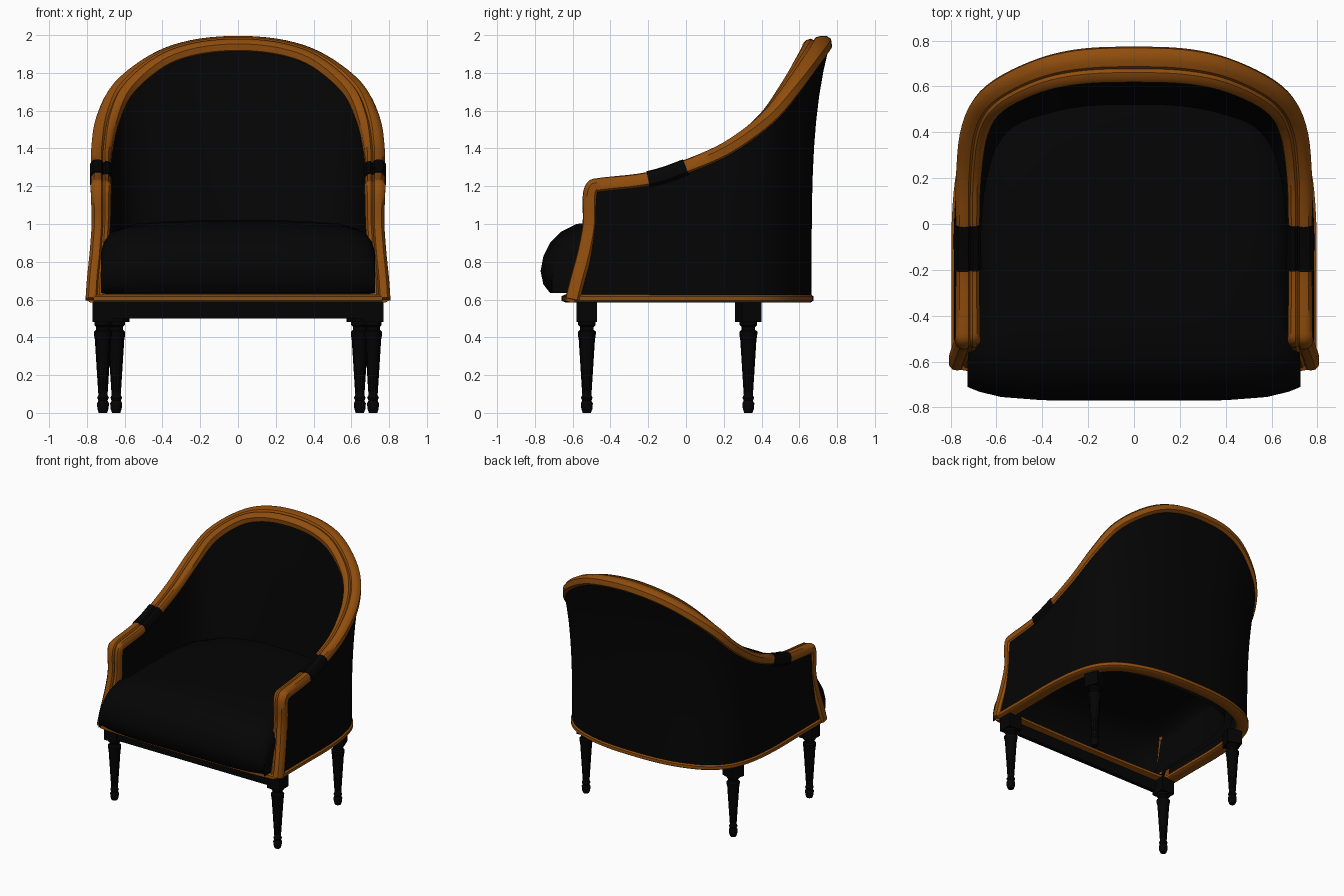
import bpy, bmesh, math
from mathutils import Vector, Matrix

if "Cube" in bpy.data.objects:
    bpy.data.objects.remove(bpy.data.objects["Cube"])


def material(name, rgb):
    m = bpy.data.materials.new(name)
    m.diffuse_color = (*rgb, 1)
    m.use_nodes = True
    m.node_tree.nodes["Principled BSDF"].inputs["Base Color"].default_value = m.diffuse_color
    return m


WOOD = material("amber wood", (0.28, 0.075, 0.004))
CLOTH = material("black cloth", (0.0014, 0.0014, 0.0014))
EBONY = material("ebony", (0.0011, 0.0011, 0.0011))


def finish(name, bm, mat, angle=40):
    bmesh.ops.recalc_face_normals(bm, faces=bm.faces)
    me = bpy.data.meshes.new(name)
    bm.to_mesh(me)
    bm.free()
    ob = bpy.data.objects.new(name, me)
    bpy.context.collection.objects.link(ob)
    me.materials.append(mat)
    bpy.ops.object.select_all(action='DESELECT')
    ob.select_set(True)
    bpy.context.view_layer.objects.active = ob
    bpy.ops.object.shade_smooth_by_angle(angle=math.radians(angle))
    return ob


def loft(name, rings, mat, closed=True, caps=True, angle=40):
    """Skin a list of equally long point rows."""
    bm = bmesh.new()
    vs = [[bm.verts.new(p) for p in r] for r in rings]
    n = len(vs[0])
    for a, b in zip(vs, vs[1:]):
        for j in range(n if closed else n - 1):
            k = (j + 1) % n
            bm.faces.new((a[j], a[k], b[k], b[j]))
    if caps:
        bm.faces.new(vs[0])
        bm.faces.new(vs[-1])
    return finish(name, bm, mat, angle)


def box(name, size, loc, mat, turn=0):
    bm = bmesh.new()
    bmesh.ops.create_cube(bm, size=1, matrix=Matrix.Translation(loc)
                          @ Matrix.Rotation(turn, 4, 'Z') @ Matrix.Diagonal((*size, 1)))
    return finish(name, bm, mat, 20)


def smooth_path(rows, steps):
    """Catmull-Rom through tuples of any length."""
    out = []
    for i in range(len(rows) - 1):
        p = [rows[max(0, min(len(rows) - 1, i + d))] for d in (-1, 0, 1, 2)]
        for s in range(steps):
            t = s / steps
            out.append(tuple(0.5 * (2 * b + (c - a) * t + (2 * a - 5 * b + 4 * c - d) * t * t
                                    + (3 * b - a - 3 * c + d) * t ** 3)
                             for a, b, c, d in zip(*p)))
    return out + [rows[-1]]


def axes(pts, i, ang, tilt):
    """Outward and upward directions of a swept section."""
    t = (pts[min(i + 1, len(pts) - 1)] - pts[max(i - 1, 0)]).normalized()
    a, e = math.radians(ang), math.radians(tilt)
    o = Vector((math.cos(a) * math.cos(e), math.sin(a) * math.cos(e), math.sin(e)))
    o = (o - t * o.dot(t)).normalized()
    return o, o.cross(t)


# Half of the show-wood frame: x, y, z, facing angle, tilt, half width, rail x, rail y
half = [
    (.755, -.60, .60, 0, 0, .052, .76, -.60),
    (.75, -.575, .70, 0, 0, .05, .76, -.60),
    (.735, -.535, .85, 0, 0, .05, .76, -.60),
    (.725, -.508, 1.00, 0, 0, .05, .76, -.60),
    (.725, -.508, 1.13, 0, 0, .053, .76, -.60),
    (.725, -.495, 1.19, 0, 0, .055, .76, -.59),
    (.725, -.45, 1.205, 0, 0, .053, .76, -.54),
    (.725, -.20, 1.235, 0, 0, .052, .76, -.25),
    (.725, 0, 1.30, 0, 0, .052, .76, 0),
    (.72, .22, 1.40, 8, 0, .055, .74, .22),
    (.69, .42, 1.555, 25, 2, .06, .685, .40),
    (.61, .545, 1.715, 45, 4, .065, .575, .52),
    (.43, .64, 1.86, 68, 6, .07, .42, .59),
    (.24, .685, 1.93, 80, 8, .075, .23, .63),
    (0, .695, 1.953, 90, 8, .076, 0, .64)]
rows = half + [(-r[0], r[1], r[2], 180 - r[3], *r[4:6], -r[6], r[7]) for r in half[-2::-1]]
STEPS = 5
path = smooth_path(rows, STEPS)
centres = [Vector(r[:3]) for r in path]
frames = [axes(centres, i, r[3], r[4]) for i, r in enumerate(path)]

# Moulded section with a groove on its upper face
SECTION = [(-1, -.6), (-1, .3), (-.75, .75), (-.4, .85), (-.2, .6), (-.05, .95), (.3, 1.05),
           (.7, .95), (1, .45), (1, -.6), (.7, -1), (-.7, -1)]


def frame_ring(i, grow=1.0):
    o, u = frames[i]
    return [centres[i] + o * (a * path[i][5] * grow) + u * (b * .038 * grow) for a, b in SECTION]


loft("show_wood_frame", [frame_ring(i) for i in range(len(path))], WOOD)

# Cloth bands round the arms
first, last = 7 * STEPS, 8 * STEPS
for side, lo, hi in (("right", first, last), ("left", len(path) - 1 - last, len(path) - 1 - first)):
    loft(side + "_arm_band", [frame_ring(i, 1.14) for i in range(lo, hi + 1)], CLOTH)

# Upholstered shell: outer skin up to the frame, inner skin back down
shell = []
start = 5 * STEPS
for i in range(start, len(path) - start):
    r = path[i]
    o, u = frames[i]
    a = math.radians(r[3])
    flat = Vector((math.cos(a), math.sin(a), 0))
    back = min(1, max(0, (r[1] + .5) / 1.1))
    low = Vector((r[6], r[7], .615)) + flat * .025
    top = centres[i] + o * (r[5] * .8) - u * .02
    top_in = centres[i] - o * (r[5] * .8) - u * .02
    low_in = Vector((r[6], r[7], .64)) - flat * (.085 + .06 * back)
    power = .5 + 3.3 * back ** 2
    col = []
    for k in range(11):
        t = k / 10
        w = t ** power
        col.append((low.x + (top.x - low.x) * w, low.y + (top.y - low.y) * w,
                    low.z + (top.z - low.z) * t))
    for k in range(9):
        t = 1 - k / 8
        w = t ** (.5 + .8 * back)
        col.append((low_in.x + (top_in.x - low_in.x) * w, low_in.y + (top_in.y - low_in.y) * w,
                    low_in.z + (top_in.z - low_in.z) * t))
    shell.append(col)
loft("upholstered_shell", shell, CLOTH, closed=False, caps=False, angle=60)


# Bottom rail round the sides and back, and across the front
def rail(name, pts, angles, width):
    rings = []
    for i, p in enumerate(pts):
        o, u = axes(pts, i, angles[i], 0)
        rings.append([p + o * (a * width - width + .035) + u * b * .022 for a, b in SECTION])
    loft(name, rings, WOOD)


span = range(start, len(path) - start)
rail("side_and_back_rail", [Vector((path[i][6], path[i][7], .607)) for i in span],
     [path[i][3] for i in span], .045)
front = smooth_path([(-.76, -.60, .607), (-.6, -.615, .607), (0, -.625, .607),
                     (.6, -.615, .607), (.76, -.60, .607)][::1], 4)
rail("front_rail", [Vector(p) for p in front], [270] * len(front), .075)

# Seat cushion: hollow side profile lofted across, wider in front of the posts
profile = [(-.56, .635), (-.72, .635), (-.755, .68), (-.77, .75), (-.755, .83), (-.72, .90),
           (-.66, .96), (-.58, 1.0), (-.45, 1.015), (-.2, 1.02), (.1, 1.015), (.3, 1.01),
           (.45, 1.0), (.54, .99)]


def seat_width(y):
    if y < -.6:
        return .725
    if y < -.45:
        return .725 - (y + .6) / .15 * .045
    return .68 if y < .2 else .68 - .20 * ((y - .2) / .34) ** 1.5


heights = [(1, .66), (.98, .78), (.93, .88), (.8, .95), (.55, .985), (.25, 1.0)]
across = [(-s, f) for s, f in heights] + [(0, 1.0)] + heights[::-1]
cushion = [[(s * seat_width(y), y + .06 * abs(s) ** 6 * (y < -.5), .635 + (z - .635) * f)
            for y, z in profile] for s, f in across]
# drop each end to the seat base to form the cushion sides
for end, at in ((cushion[0], 0), (cushion[-1], len(cushion) + 1)):
    cushion.insert(at, [(x, y, .635) for x, y, z in end])
loft("seat_cushion", cushion, CLOTH, closed=False, caps=False, angle=50)

# Turned, fluted legs with square blocks
TURNING = [(0, .022), (.02, .029), (.05, .032), (.065, .024), (.08, .031), (.095, .024),
           (.12, .026), (.39, .043), (.41, .047), (.43, .048), (.44, .036), (.455, .036),
           (.465, .046), (.49, .046)]


def leg(name, x, y, turn):
    rings = []
    for z, r in TURNING:
        ring = []
        for k in range(24):
            a = k * math.tau / 24
            q = r * (.88 if k % 2 and .11 < z < .4 else 1)
            ring.append((x + q * math.cos(a), y + q * math.sin(a), z))
        rings.append(ring)
    loft(name, rings, EBONY)
    box(name + "_block", (.11, .11, .11), (x, y, .535), EBONY, turn)


for side, s in (("right", 1), ("left", -1)):
    leg(side + "_front_leg", s * .715, -.525, 0)
    leg(side + "_back_leg", s * .645, .33, s * math.radians(20))

# Front stretcher between the blocks
box("front_apron", (1.36, .03, .09), (0, -.56, .545), EBONY)
